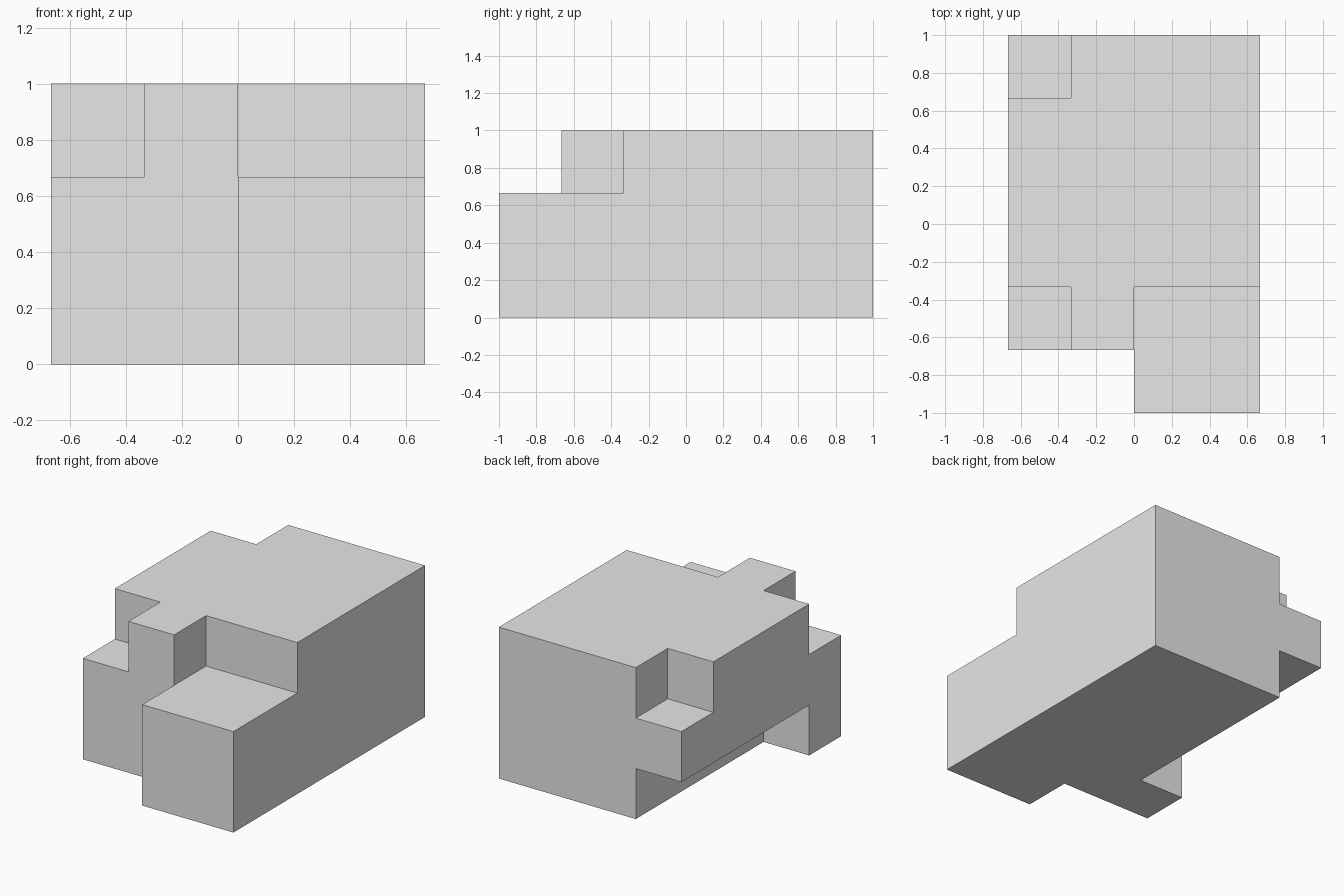
import bpy
import bmesh
from mathutils import Vector

cube = bpy.data.objects.get("Cube")
if cube:
    bpy.data.objects.remove(cube, do_unlink=True)

UNIT = 1 / 3          # edge of one block cell
SIZE = (4, 6, 3)      # cells along x, y, z

grey = bpy.data.materials.new("light_grey")
grey.use_nodes = True
grey.diffuse_color = (0.8, 0.8, 0.8, 1)
grey.node_tree.nodes["Principled BSDF"].inputs["Base Color"].default_value = (0.8, 0.8, 0.8, 1)

# Regions cut out of the solid block: (first cell, end cell)
cuts = [
    ((0, 0, 0), (2, 1, 3)),   # front right corner, full height
    ((2, 0, 2), (4, 2, 3)),   # step above the front left block
    ((0, 1, 2), (1, 2, 3)),   # notch above the front right foot
    ((0, 5, 2), (1, 6, 3)),   # notch at the top back right corner
    ((0, 2, 0), (1, 6, 1)),   # undercut along the right side
]


def solid(cell):
    if not all(0 <= c < n for c, n in zip(cell, SIZE)):
        return False
    return not any(all(a <= c < b for a, c, b in zip(lo, cell, hi)) for lo, hi in cuts)


# Outer skin: one quad wherever a solid cell meets empty space
bm = bmesh.new()
for i in range(SIZE[0]):
    for j in range(SIZE[1]):
        for k in range(SIZE[2]):
            if not solid((i, j, k)):
                continue
            centre = Vector((i + 0.5, j + 0.5, k + 0.5))
            for axis in range(3):
                for sign in (-1, 1):
                    n = Vector((0, 0, 0))
                    n[axis] = sign
                    if solid((i + int(n.x), j + int(n.y), k + int(n.z))):
                        continue
                    u = Vector((0, 0, 0))
                    u[(axis + 1) % 3] = 0.5
                    v = n.cross(u)
                    mid = centre + n * 0.5
                    corners = (mid - u - v, mid + u - v, mid + u + v, mid - u + v)
                    bm.faces.new([bm.verts.new(c) for c in corners])

# Weld the quads, merge flat areas and centre the body on the ground
bmesh.ops.remove_doubles(bm, verts=bm.verts, dist=0.001)
bmesh.ops.dissolve_limit(bm, angle_limit=0.01, verts=bm.verts, edges=bm.edges)
bmesh.ops.translate(bm, verts=bm.verts, vec=(-SIZE[0] / 2, -SIZE[1] / 2, 0))
bmesh.ops.scale(bm, verts=bm.verts, vec=(UNIT, UNIT, UNIT))
bmesh.ops.recalc_face_normals(bm, faces=bm.faces)

mesh = bpy.data.meshes.new("notched_block")
bm.to_mesh(mesh)
bm.free()
mesh.materials.append(grey)
block = bpy.data.objects.new("notched_block", mesh)
bpy.context.collection.objects.link(block)
